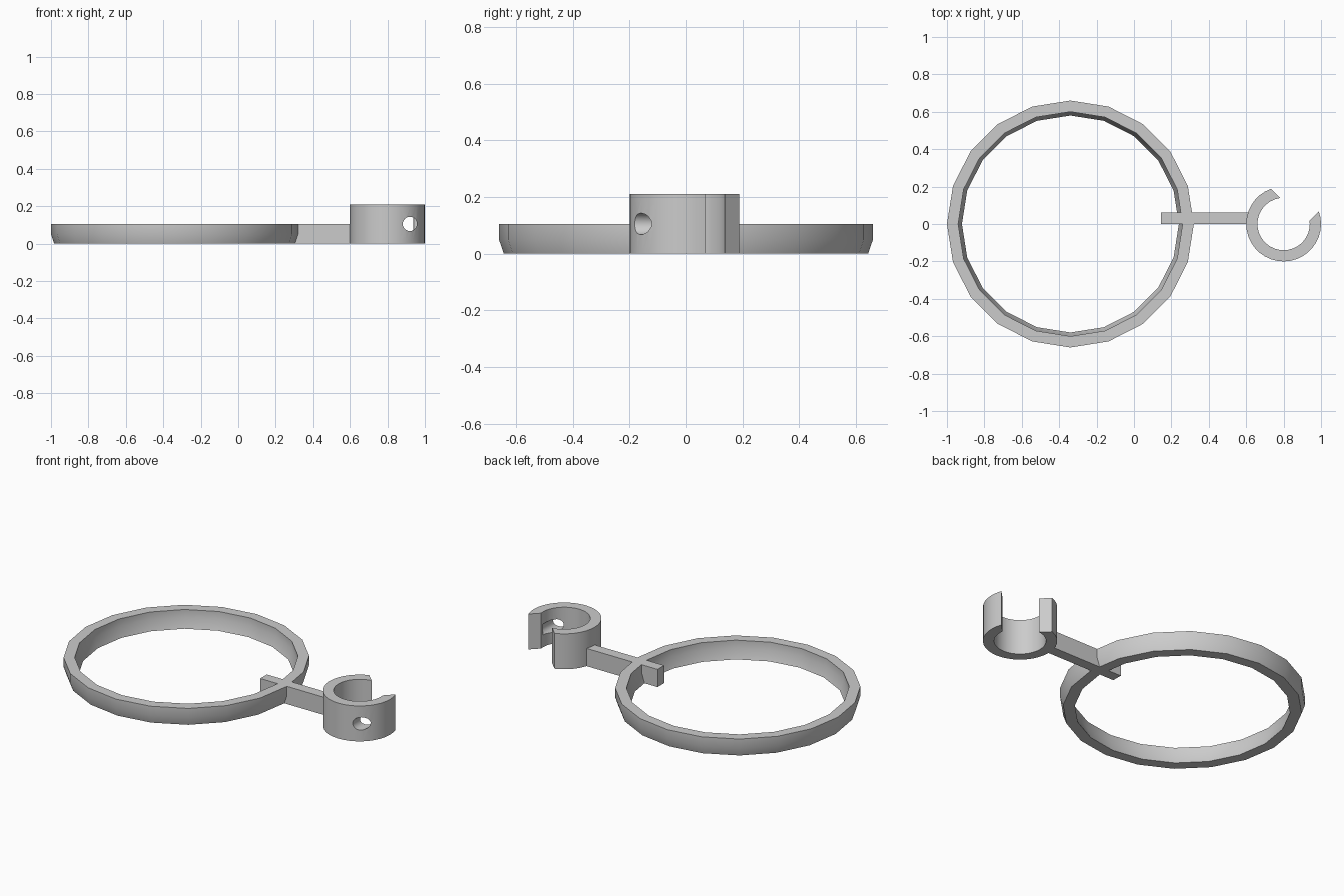
import bpy
import bmesh
from math import cos, sin, tau, radians
from mathutils import Matrix

cube = bpy.data.objects.get("Cube")
if cube:
    bpy.data.objects.remove(cube, do_unlink=True)

grey = bpy.data.materials.new("plain_grey")
grey.use_nodes = True
grey.diffuse_color = (0.6, 0.6, 0.6, 1)
grey.node_tree.nodes["Principled BSDF"].inputs["Base Color"].default_value = (0.6, 0.6, 0.6, 1)


def make_object(name, bm):
    bmesh.ops.recalc_face_normals(bm, faces=bm.faces[:])
    mesh = bpy.data.meshes.new(name)
    bm.to_mesh(mesh)
    bm.free()
    mesh.materials.append(grey)
    obj = bpy.data.objects.new(name, mesh)
    bpy.context.collection.objects.link(obj)
    return obj


def lathe(name, profile, sides, cx):
    """Turn a closed (radius, z) profile around a vertical axis at x = cx."""
    bm = bmesh.new()
    loops = [[bm.verts.new((cx + r * cos(tau * i / sides), r * sin(tau * i / sides), z))
              for r, z in profile] for i in range(sides)]
    n = len(profile)
    for i in range(sides):
        a, b = loops[i], loops[(i + 1) % sides]
        for j in range(n):
            k = (j + 1) % n
            bm.faces.new((a[j], b[j], b[k], a[k]))
    return make_object(name, bm)


def prism(name, outline, z0, z1):
    """Extrude a flat (x, y) outline upward."""
    bm = bmesh.new()
    face = bm.faces.new([bm.verts.new((x, y, z0)) for x, y in outline])
    top = bmesh.ops.extrude_face_region(bm, geom=[face])["geom"]
    bmesh.ops.translate(bm, vec=(0, 0, z1 - z0),
                        verts=[v for v in top if isinstance(v, bmesh.types.BMVert)])
    return make_object(name, bm)


def select_only(obj):
    bpy.ops.object.select_all(action='DESELECT')
    obj.select_set(True)
    bpy.context.view_layer.objects.active = obj


def cut(obj, cutter):
    mod = obj.modifiers.new("cut", 'BOOLEAN')
    mod.operation = 'DIFFERENCE'
    mod.solver = 'EXACT'
    mod.object = cutter
    select_only(obj)
    bpy.ops.object.modifier_apply(modifier=mod.name)
    bpy.data.objects.remove(cutter, do_unlink=True)


bar_top, clip_top = 0.105, 0.21
clip_x, notch_x = 0.8, 0.92

# Large hoop, tapering in toward its underside
hoop = lathe("hoop", [(0.643, 0), (0.66, 0.05), (0.66, bar_top),
                      (0.6, bar_top), (0.6, 0.06), (0.58, 0)], 20, -0.34)

# Straight arm between the hoop and the clip
arm = prism("arm", [(0.145, 0), (0.63, 0), (0.63, 0.062), (0.145, 0.062)], 0, bar_top)

# Open clip: a short tube with a V notch and a screw hole
clip = lathe("clip", [(0.2, 0), (0.2, clip_top), (0.14, clip_top), (0.14, 0)], 36, clip_x)
cut(clip, prism("notch_cutter", [(notch_x, 0), (notch_x + 0.3, 0.3), (notch_x - 0.3, 0.3)],
                -0.1, clip_top + 0.1))
bm = bmesh.new()
bmesh.ops.create_cone(bm, cap_ends=True, segments=24, radius1=0.038, radius2=0.038, depth=0.3,
                      matrix=Matrix.Translation((notch_x, -0.15, bar_top))
                      @ Matrix.Rotation(radians(90), 4, 'X'))
cut(clip, make_object("hole_cutter", bm))

for part in (hoop, clip):
    select_only(part)
    bpy.ops.object.shade_smooth_by_angle(angle=radians(30))
